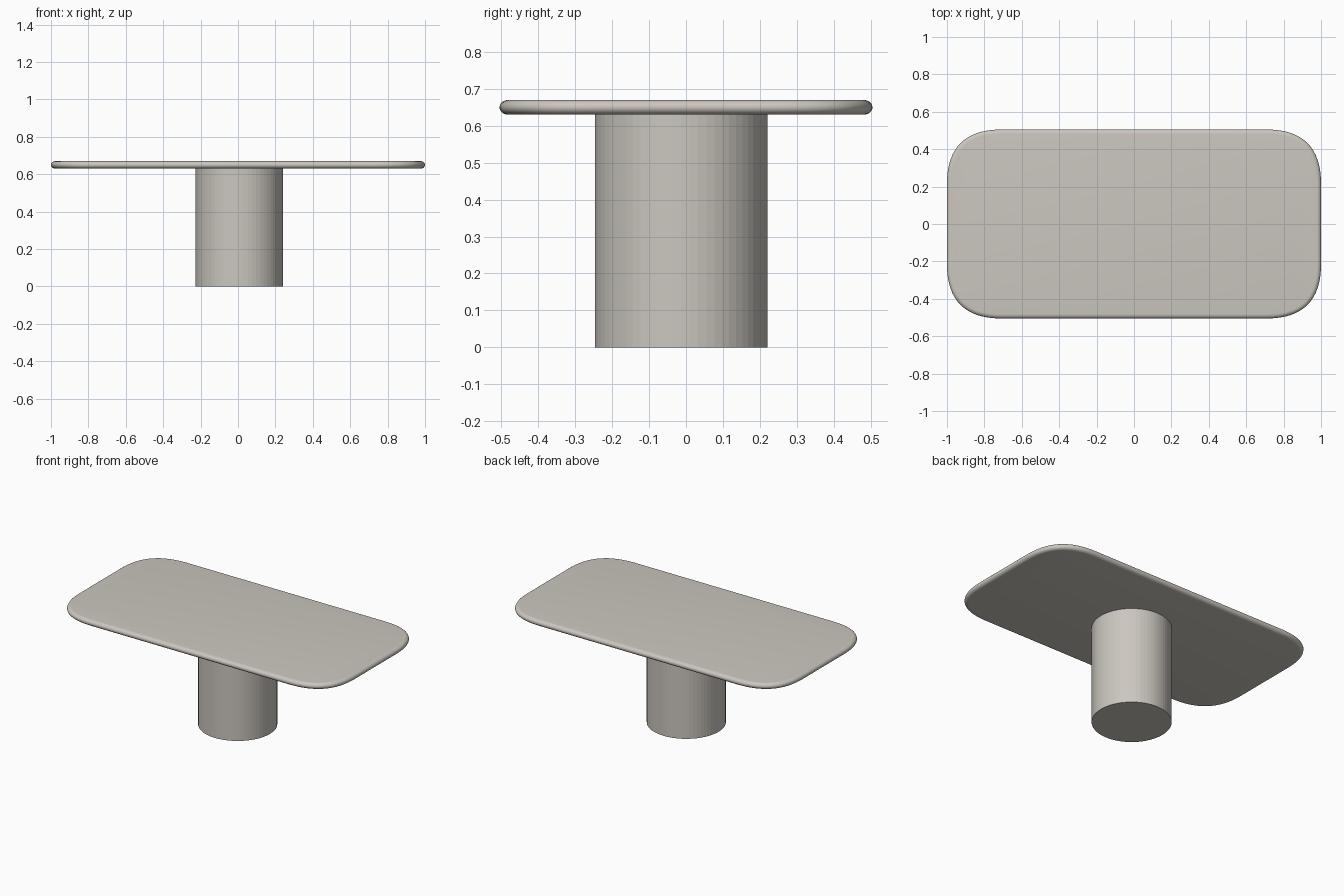
import bpy, bmesh, math

if "Cube" in bpy.data.objects:
    bpy.data.objects.remove(bpy.data.objects["Cube"])

stone = bpy.data.materials.new("warm_light_grey")
stone.diffuse_color = (0.60, 0.57, 0.52, 1)
stone.use_nodes = True
stone.node_tree.nodes["Principled BSDF"].inputs["Base Color"].default_value = stone.diffuse_color


def outline(inset):
    """Rounded rectangle with soft, spline-like corners."""
    hx, hy, a, n = 1.0 - inset, 0.505 - inset, 0.29 - 1.17 * inset, 16
    corner = []
    for i in range(n + 1):
        t = i / n
        corner.append((hx - a * t * t, hy - a * (1 - t) ** 2))
    pts = []
    for sx, sy in ((1, 1), (-1, 1), (-1, -1), (1, -1)):
        part = [(sx * x, sy * y) for x, y in corner]
        pts += part if sx * sy > 0 else part[::-1]
    return pts


def finish(bm, name):
    bmesh.ops.recalc_face_normals(bm, faces=bm.faces[:])
    mesh = bpy.data.meshes.new(name)
    bm.to_mesh(mesh)
    bm.free()
    mesh.materials.append(stone)
    ob = bpy.data.objects.new(name, mesh)
    bpy.context.collection.objects.link(ob)
    return ob


# Table top: stacked outlines following a rounded edge
bm = bmesh.new()
rings = []
steps = 12
for k in range(steps + 1):
    ang = -math.pi / 2 + math.pi * k / steps
    inset = 0.024 * (1 - math.cos(ang))
    z = 0.65 + 0.02 * math.sin(ang)
    rings.append([bm.verts.new((x, y, z)) for x, y in outline(inset)])
for low, high in zip(rings, rings[1:]):
    n = len(low)
    for i in range(n):
        j = (i + 1) % n
        bm.faces.new((low[i], low[j], high[j], high[i]))
bm.faces.new(rings[0][::-1])
bm.faces.new(rings[-1])
top = finish(bm, "table_top")
bpy.context.view_layer.objects.active = top
top.select_set(True)
bpy.ops.object.shade_smooth_by_angle(angle=math.radians(35))

# Faceted round pedestal, slightly off centre
bm = bmesh.new()
bmesh.ops.create_cone(bm, cap_ends=True, segments=64, radius1=0.234,
                      radius2=0.234, depth=0.635)
bmesh.ops.translate(bm, verts=bm.verts[:], vec=(0.007, -0.013, 0.3175))
finish(bm, "pedestal")
